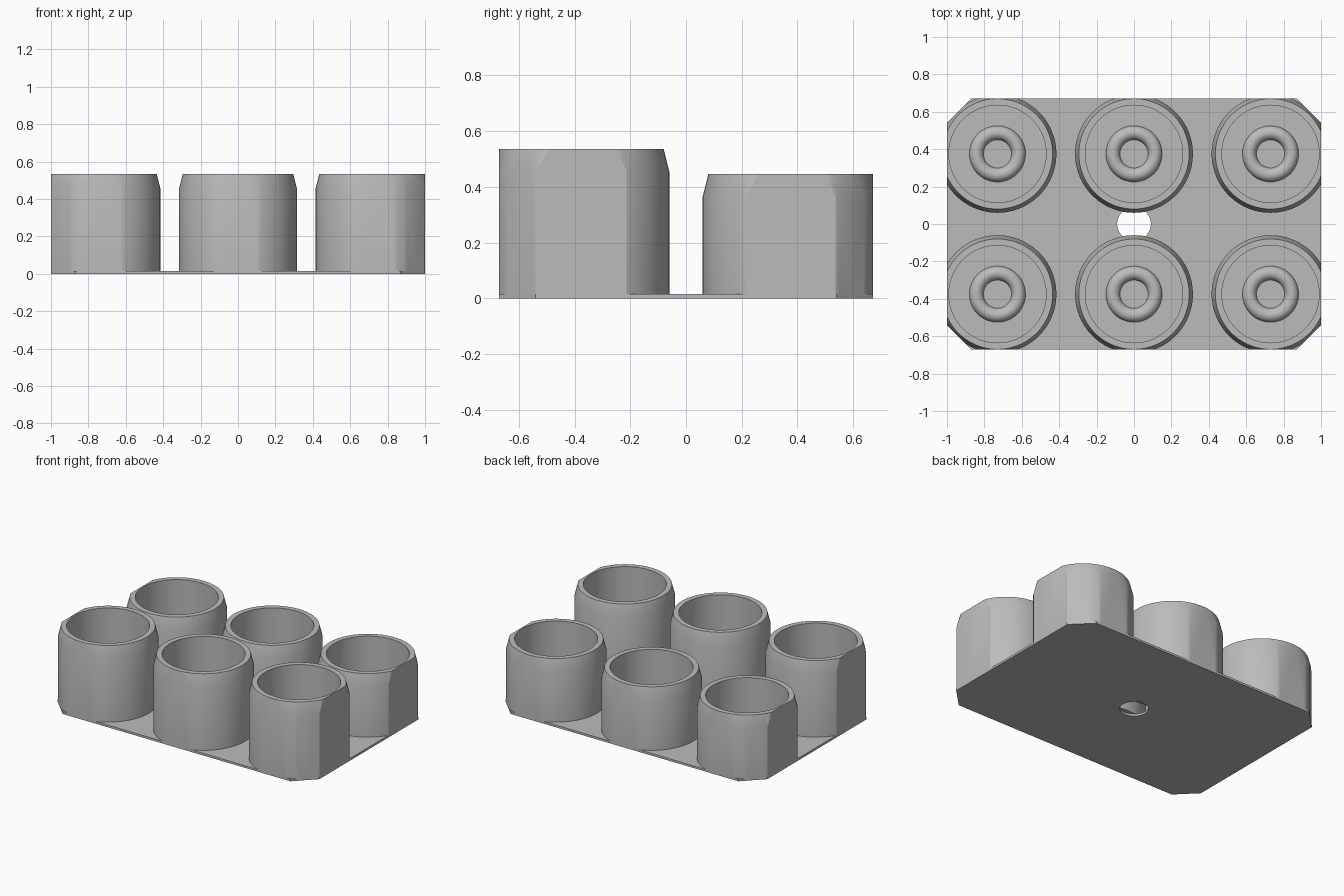
import bpy, bmesh
from math import pi, cos, sin
from mathutils import Vector

if "Cube" in bpy.data.objects:
    bpy.data.objects.remove(bpy.data.objects["Cube"])

HALF_X, HALF_Y = 1.0, 0.67       # plate outline
CUT_X, CUT_Y = 0.13, 0.13        # corner chamfers
PLATE = 0.015
FLOOR = 0.04
SIDES = 96

grey = bpy.data.materials.new("plain_grey")
grey.use_nodes = True
grey.diffuse_color = (0.5, 0.5, 0.5, 1)
grey.node_tree.nodes["Principled BSDF"].inputs["Base Color"].default_value = (0.5, 0.5, 0.5, 1)


def finish(name, bm, location=(0, 0, 0)):
    bmesh.ops.recalc_face_normals(bm, faces=bm.faces[:])
    mesh = bpy.data.meshes.new(name)
    bm.to_mesh(mesh)
    bm.free()
    mesh.materials.append(grey)
    obj = bpy.data.objects.new(name, mesh)
    obj.location = location
    bpy.context.collection.objects.link(obj)
    bpy.ops.object.select_all(action="DESELECT")
    obj.select_set(True)
    bpy.context.view_layer.objects.active = obj
    bpy.ops.object.shade_smooth_by_angle(angle=pi / 6)
    return obj


def lathe(profile, closed=False):
    bm = bmesh.new()
    verts = [bm.verts.new((r, 0, z)) for r, z in profile]
    edges = [bm.edges.new(pair) for pair in zip(verts, verts[1:])]
    if closed:
        edges.append(bm.edges.new((verts[-1], verts[0])))
    bmesh.ops.spin(bm, geom=verts + edges, cent=(0, 0, 0), axis=(0, 0, 1),
                   angle=2 * pi, steps=SIDES)
    bmesh.ops.remove_doubles(bm, verts=bm.verts[:], dist=1e-5)
    return bm


def trim(bm, point, normal):
    """Cut away everything beyond a plane and cap the opening."""
    geom = bm.verts[:] + bm.edges[:] + bm.faces[:]
    bmesh.ops.bisect_plane(bm, geom=geom, plane_co=point, plane_no=normal, clear_outer=True)
    rim = [e for e in bm.edges if e.is_boundary]
    if rim:
        bmesh.ops.holes_fill(bm, edges=rim, sides=0)


# Base plate: chamfered rectangle with a round hole
bm = bmesh.new()
outline = []
for sx, sy in ((1, 1), (-1, 1), (-1, -1), (1, -1)):
    pair = [(sx * HALF_X, sy * (HALF_Y - CUT_Y)), (sx * (HALF_X - CUT_X), sy * HALF_Y)]
    outline += pair if sx * sy > 0 else pair[::-1]
hole = [(0.09 * cos(2 * pi * i / 48), 0.09 * sin(2 * pi * i / 48)) for i in range(48)]
for loop in (outline, hole):
    ring = [bm.verts.new((x, y, 0)) for x, y in loop]
    for a, b in zip(ring, ring[1:] + ring[:1]):
        bm.edges.new((a, b))
bmesh.ops.triangle_fill(bm, edges=bm.edges[:], use_beauty=True)
top = bmesh.ops.extrude_face_region(bm, geom=bm.faces[:], use_keep_orig=True)["geom"]
bmesh.ops.translate(bm, vec=(0, 0, PLATE), verts=[v for v in top if isinstance(v, bmesh.types.BMVert)])
finish("base_plate", bm)

# Cups: taller front row, shorter back row, trimmed flush with the plate edges
for row, y, height in (("front", -0.375, 0.535), ("back", 0.375, 0.445)):
    for side, x in (("right", -0.73), ("middle", 0), ("left", 0.73)):
        bm = lathe([(0, PLATE), (0.315, PLATE), (0.315, height - 0.08), (0.295, height),
                    (0.26, height), (0.26, FLOOR), (0, FLOOR)])
        sx, sy = (x > 0) - (x < 0), 1 if y > 0 else -1
        trim(bm, (0, sy * HALF_Y - y, 0), (0, sy, 0))
        if sx:
            trim(bm, (sx * HALF_X - x, 0, 0), (sx, 0, 0))
            corner = Vector((sx * HALF_X - x, sy * (HALF_Y - CUT_Y) - y, 0))
            trim(bm, corner, Vector((sx * CUT_Y, sy * CUT_X, 0)).normalized())
        finish(f"{row}_{side}_cup", bm, (x, y, 0))

        # Raised rounded ring on the cup floor
        arc = [(0.1125 + 0.0375 * cos(pi * i / 10), FLOOR + 0.0375 * sin(pi * i / 10))
               for i in range(11)]
        finish(f"{row}_{side}_floor_ring", lathe(arc, closed=True), (x, y, 0))
